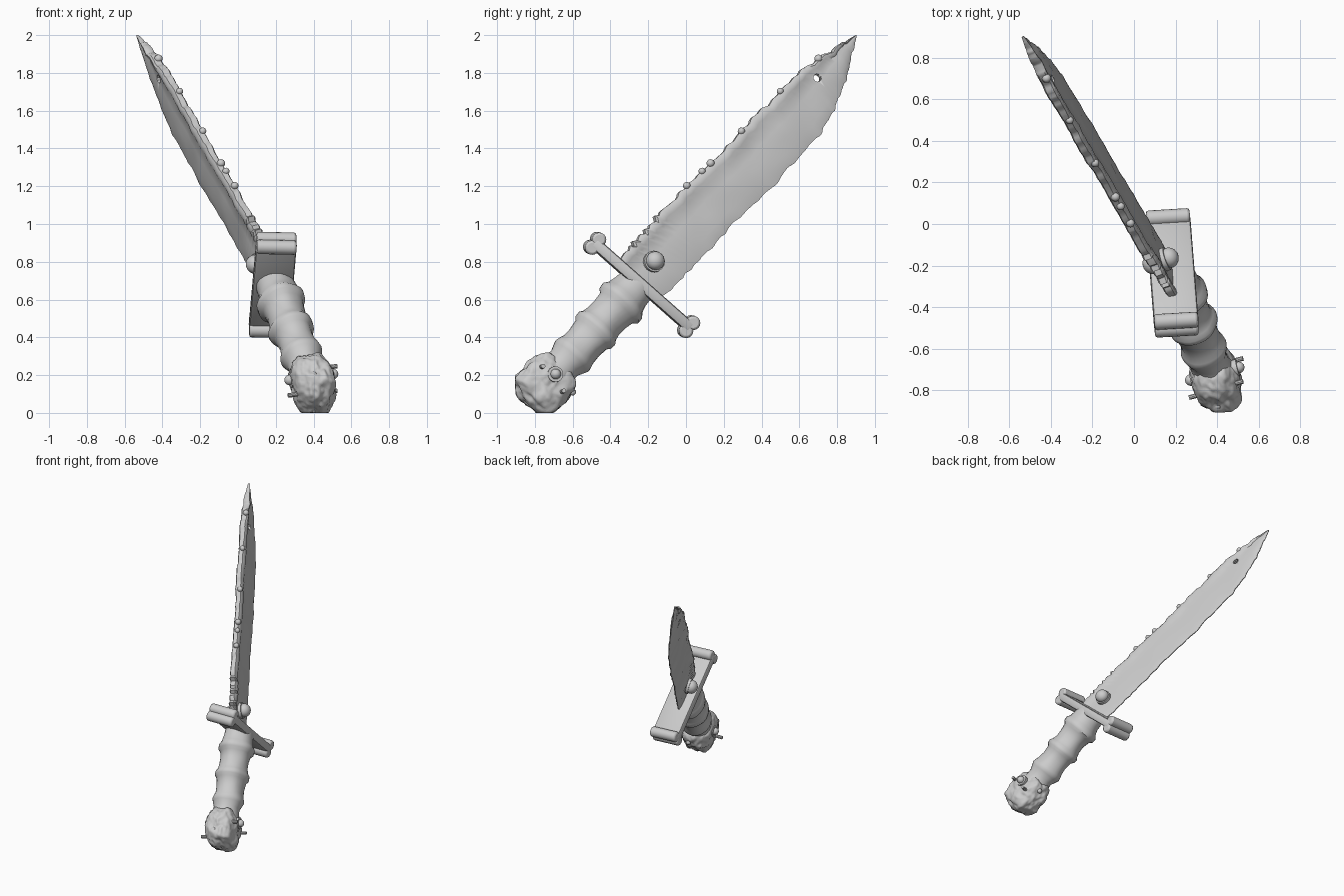
import bpy, bmesh, math, random
from mathutils import Vector, Matrix, noise

if "Cube" in bpy.data.objects:
    bpy.data.objects.remove(bpy.data.objects["Cube"])

random.seed(4)
N = Vector((1, 0.359, 0.235)).normalized()      # blade face normal


def on_plane(y, z):
    """Point of the tilted blade plane from side-view coordinates."""
    return Vector((0.25 - 0.355 * y - 0.232 * z, y, z))


def finish(name, bm, angle=35):
    bmesh.ops.recalc_face_normals(bm, faces=bm.faces)
    me = bpy.data.meshes.new(name)
    bm.to_mesh(me)
    bm.free()
    ob = bpy.data.objects.new(name, me)
    bpy.context.collection.objects.link(ob)
    bpy.ops.object.select_all(action='DESELECT')
    ob.select_set(True)
    bpy.context.view_layer.objects.active = ob
    bpy.ops.object.shade_smooth_by_angle(angle=math.radians(angle))
    return ob


def loft(name, rings, angle=35):
    """Skin closed rings of points and cap both ends."""
    bm = bmesh.new()
    vs = [[bm.verts.new(p) for p in r] for r in rings]
    n = len(vs[0])
    for a, b in zip(vs, vs[1:]):
        for i in range(n):
            bm.faces.new((a[i], a[(i + 1) % n], b[(i + 1) % n], b[i]))
    bm.faces.new(vs[0])
    bm.faces.new(vs[-1])
    return finish(name, bm, angle)


def interp(pts, t):
    f = t * (len(pts) - 1)
    i = min(int(f), len(pts) - 2)
    return Vector(pts[i]).lerp(Vector(pts[i + 1]), f - i)


def ball(name, centre, r, squash=1.0, direction=N):
    bm = bmesh.new()
    m = Matrix.Translation(centre) @ direction.to_track_quat('Z', 'Y').to_matrix().to_4x4()
    bmesh.ops.create_uvsphere(bm, u_segments=16, v_segments=10, radius=r,
                              matrix=m @ Matrix.Diagonal((1, 1, squash, 1)))
    return finish(name, bm)


def rod(name, a, b, r, sides=16):
    bm = bmesh.new()
    d = b - a
    m = Matrix.Translation((a + b) / 2) @ d.to_track_quat('Z', 'Y').to_matrix().to_4x4()
    bmesh.ops.create_cone(bm, cap_ends=True, segments=sides, radius1=r, radius2=r,
                          depth=d.length, matrix=m)
    return finish(name, bm)


# Blade: ragged spine and edge outlines in the side view
spine = [(-.38, .78), (-.29, .885), (-.14, 1.055), (0, 1.2), (.18, 1.37), (.336, 1.54),
         (.495, 1.70), (.616, 1.82), (.717, 1.886), (.82, 1.955), (.9, 2.0)]
edge = [(-.14, .59), (-.02, .715), (.1, .84), (.23, .98), (.405, 1.146), (.574, 1.325),
        (.706, 1.474), (.786, 1.606), (.844, 1.754), (.88, 1.90), (.903, 1.993)]
section = [(0, .016), (.05, .025), (.14, .024), (.22, .015), (.4, .017), (.6, .018),
           (.8, .013), (.93, .008), (1, .003)]
rings = []
COUNT = 130
for k in range(COUNT):
    t = k / (COUNT - 1)
    s, e = interp(spine, t), interp(edge, t)
    w = (e - s).normalized()
    fade = min(1, (1 - t) * 7)
    rag = noise.noise((t * 22, 0, 3)) * .014 + noise.noise((t * 60, 5, 3)) * .009
    if .07 < t < .2:                                # saw teeth near the guard
        rag += .012 * math.sin(t * 330)
    s = s + w * rag * fade
    e = e + w * fade * (noise.noise((t * 24, 9, 1)) * .015 + noise.noise((t * 55, 2, 7)) * .007)
    sides = ([], [])
    for u, h in section:
        p = s.lerp(e, u)
        for sign, row in zip((1, -1), sides):
            dent = noise.noise((p.x * 7, p.y * 7, sign * 4)) * .007
            thick = max(.002, (h + dent * min(1, h / .015)) * (.25 + .75 * fade))
            row.append(on_plane(p.x, p.y) + N * sign * thick)
    rings.append(sides[0] + sides[1][::-1])
blade = loft("blade", rings, 40)

# Hole through the blade near the tip
c = on_plane(.69, 1.77)
cutter = rod("hole_cutter", c - N * .1, c + N * .1, .022, 10)
cutter.hide_render = True
cutter.hide_set(True)
mod = blade.modifiers.new("hole", 'BOOLEAN')
mod.object = cutter
mod.solver = 'EXACT'

# Droplet lumps along the spine
for i, t in enumerate((.3, .345, .37, .47, .6, .78)):
    p = interp(spine, t)
    ball(f"spine_lump_{i}", on_plane(p.x, p.y) + N * .012, random.uniform(.018, .027))

# Rivet at the blade root, both sides
for i, sgn in enumerate((1, -1)):
    p = on_plane(-.177, .796)
    ball(f"root_rivet_{i}", p + N * .045 * sgn, .05, .9)
    rod(f"root_rivet_collar_{i}", p, p + N * .035 * sgn, .057)

# Cross guard: flat bar with rolled ends
A, B = Vector((.203, -.475, .89)), Vector((.165, .005, .465))
along = (B - A).normalized()
across = Vector((1, 0, 0.03))
across = (across - along * across.dot(along)).normalized()
up = across.cross(along).normalized()
if up.z < 0:
    up = -up
bm = bmesh.new()
rot = Matrix((along, across, up)).transposed().to_4x4()
bmesh.ops.create_cube(bm, size=1, matrix=Matrix.Translation((A + B) / 2) @ rot @
                      Matrix.Diagonal(((B - A).length + .05, .215, .06, 1)))
bmesh.ops.bevel(bm, geom=bm.edges[:], offset=.015, segments=2, affect='EDGES', profile=.5)
finish("guard_bar", bm)
for name, p, out in (("upper", A, -1), ("lower", B, 1)):
    for i, sgn in enumerate((1, -1)):
        q = p + up * .028 * sgn + along * .012 * out
        r = rod(f"guard_roll_{name}_{i}", q - across * .105, q + across * .105, .038)
        bv = r.modifiers.new("soft", 'BEVEL')
        bv.width = .012
        bv.segments = 2

# Handle: ringed grip following a slightly bent line
top, bottom = Vector((.19, -.25, .685)), Vector((.375, -.70, .20))
axis = (bottom - top).normalized()
side = N.cross(axis).normalized()
front = axis.cross(side)
grip = [(0, .105), (.07, .112), (.11, .122), (.135, .14), (.165, .138), (.185, .118), (.24, .108),
        (.29, .108), (.325, .118), (.345, .132), (.37, .13), (.39, .113), (.45, .104), (.5, .108),
        (.53, .118), (.55, .122), (.57, .114), (.61, .097), (.66, .1), (.70, .11)]
L = (bottom - top).length
rings = []
for d, r in grip:
    ring = []
    for j in range(28):
        a = j * math.tau / 28
        v = side * math.cos(a) + front * math.sin(a) * .93
        wob = 1 + .07 * noise.noise((math.cos(a) * 1.3, math.sin(a) * 1.3, d * 9))
        ring.append(top + axis * d * L / .70 + v * r * wob)
    rings.append(ring)
loft("handle_grip", rings, 45)

# Pommel: lumpy rounded block
centre = Vector((.395, -.748, .152))
bm = bmesh.new()
bmesh.ops.create_icosphere(bm, subdivisions=5, radius=1)
for v in bm.verts:
    n = v.co.normalized()
    k = 1 / sum(abs(q) ** 3 for q in n) ** (1 / 3)
    k *= 1 + .11 * noise.noise(n * 2.3) + .06 * noise.noise(n * 6)
    p = centre + (axis * n.x * .143 + side * n.y * .142 + front * n.z * .11) * k
    p.z = max(p.z, 0.0)
    p.y = max(p.y, -.905)
    v.co = p
finish("pommel", bm, 50)

# Pommel rivets with collars, both sides
for i, sgn in enumerate((1, -1)):
    p = Vector((.388, -.72, .19)) + front * .105 * sgn
    rod(f"pommel_collar_{i}", p - front * .05 * sgn, p + front * .012 * sgn, .042)
    ball(f"pommel_rivet_{i}", p + front * .015 * sgn, .028, 1, front)

# Small pegs around the pommel
for i, (y, z, sgn) in enumerate(((-.79, .23, 1), (-.68, .10, 1), (-.80, .11, -1))):
    p = Vector((.395, y, z))
    rod(f"pommel_peg_{i}", p, p + front * .135 * (sgn if front.x > 0 else -sgn), .012, 10)
for i, (y, z) in enumerate(((-.875, .20), (-.78, .018), (-.60, .11))):
    ball(f"pommel_nub_{i}", Vector((.40, y, z)), .018)
